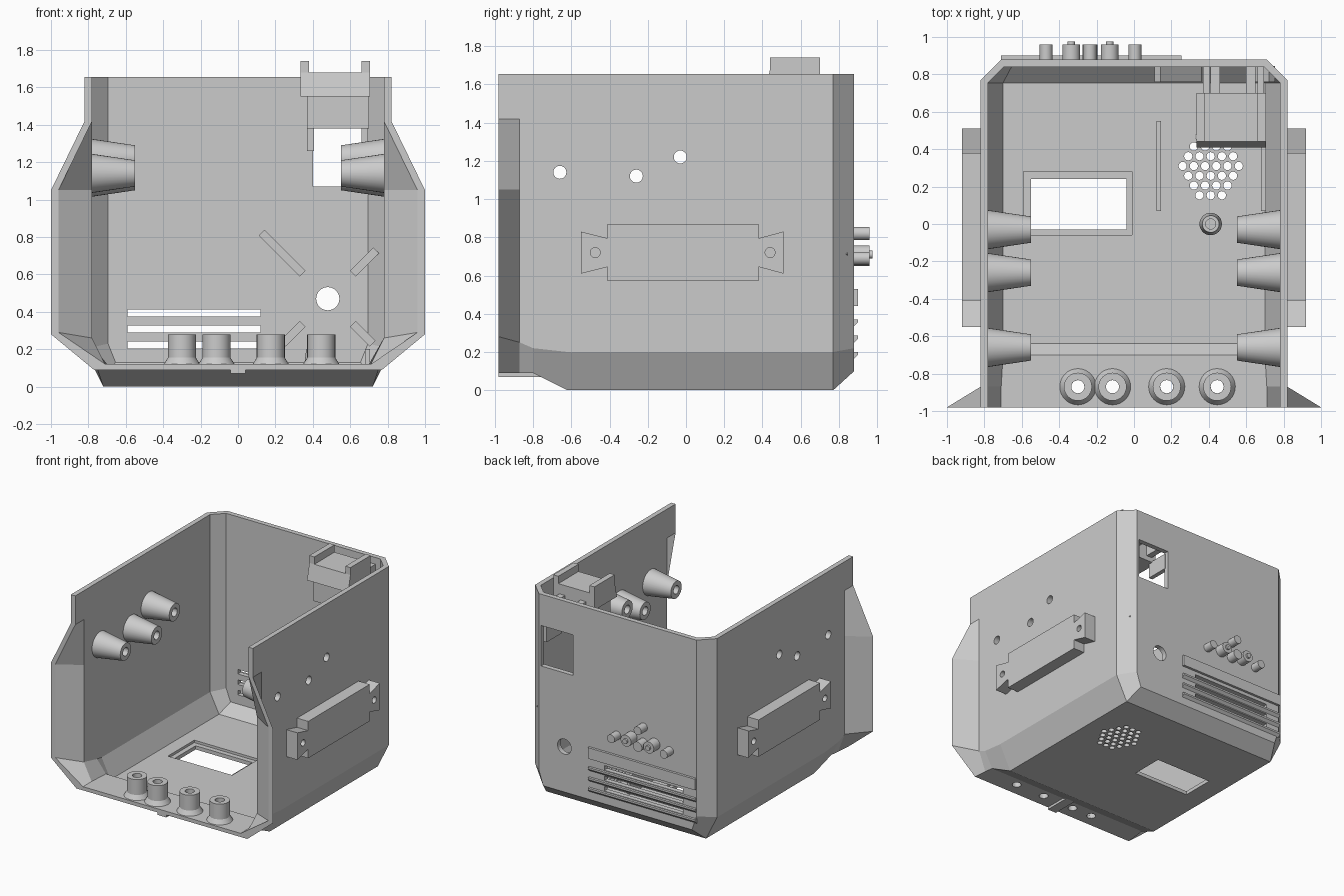
import bpy, bmesh, math
from mathutils import Matrix, Vector

if "Cube" in bpy.data.objects:
    bpy.data.objects.remove(bpy.data.objects["Cube"], do_unlink=True)

grey = bpy.data.materials.new("plastic_grey")
grey.use_nodes = True
COLOUR = (0.6, 0.6, 0.6, 1)
grey.diffuse_color = COLOUR
grey.node_tree.nodes["Principled BSDF"].inputs["Base Color"].default_value = COLOUR


def finish(name, bm):
    bmesh.ops.recalc_face_normals(bm, faces=bm.faces)
    mesh = bpy.data.meshes.new(name)
    bm.to_mesh(mesh)
    bm.free()
    mesh.materials.append(grey)
    ob = bpy.data.objects.new(name, mesh)
    bpy.context.collection.objects.link(ob)
    return ob


def activate(ob):
    bpy.ops.object.select_all(action='DESELECT')
    ob.select_set(True)
    bpy.context.view_layer.objects.active = ob


def add_box(bm, x, y, z):
    size = Matrix.Diagonal((x[1] - x[0], y[1] - y[0], z[1] - z[0], 1))
    mid = Vector((sum(x), sum(y), sum(z))) / 2
    bmesh.ops.create_cube(bm, size=1, matrix=Matrix.Translation(mid) @ size)


def box(name, x, y, z):
    bm = bmesh.new()
    add_box(bm, x, y, z)
    return finish(name, bm)


def add_rod(bm, at, axis, r, length, seg=24):
    turn = Vector((0, 0, 1)).rotation_difference(Vector(axis)).to_matrix().to_4x4()
    bmesh.ops.create_cone(bm, cap_ends=True, segments=seg, radius1=r, radius2=r,
                          depth=length, matrix=Matrix.Translation(at) @ turn)


def lathe(name, profile, at, axis, seg=32):
    """Turn a closed (radius, height) profile about the axis."""
    bm = bmesh.new()
    turn = Vector((0, 0, 1)).rotation_difference(Vector(axis)).to_matrix()
    rings = []
    for r, h in profile:
        angles = [2 * math.pi * i / seg for i in range(seg)]
        rings.append([bm.verts.new(turn @ Vector((r * math.cos(a), r * math.sin(a), h)) + Vector(at))
                      for a in angles])
    for a, b in zip(rings, rings[1:] + rings[:1]):
        for i in range(seg):
            j = (i + 1) % seg
            bm.faces.new((a[i], a[j], b[j], b[i]))
    ob = finish(name, bm)
    activate(ob)
    bpy.ops.object.shade_smooth_by_angle(angle=math.radians(30))
    return ob


def cut(target, bm):
    cutter = finish("cutter", bm)
    cutter.hide_render = True
    mod = target.modifiers.new("cut", 'BOOLEAN')
    mod.operation, mod.solver, mod.object = 'DIFFERENCE', 'EXACT', cutter
    activate(target)
    bpy.ops.object.modifier_apply(modifier=mod.name)
    bpy.data.objects.remove(cutter, do_unlink=True)


# Shell: cross-sections run front to back, open at the top and front
TOP = 1.655


def section(bm, y, wall, flare, low, foot):
    half = [(wall, TOP), (wall, 1.42), (flare, 1.05), low, foot]
    full = half + [(-x, z) for x, z in reversed(half)]
    return [bm.verts.new((x, y, z)) for x, z in full]


bm = bmesh.new()
outer = [section(bm, *s) for s in (
    (-.98, .82, 1.0, (1.0, .28), (.77, .09)),
    (-.87, .82, .82, (.82, .25), (.76, .09)),
    (-.80, .82, .82, (.82, .22), (.75, .09)),
    (-.62, .82, .82, (.82, .20), (.72, 0)),
    (.77, .82, .82, (.82, .20), (.72, 0)),
    (.88, .71, .71, (.71, .22), (.67, .1)))]
inner = [section(bm, *s) for s in (
    (-.98, .78, .96, (.96, .29), (.71, .12)),
    (-.87, .78, .78, (.78, .26), (.71, .12)),
    (-.70, .78, .78, (.78, .22), (.70, .12)),
    (-.64, .78, .78, (.78, .21), (.70, .05)),
    (.755, .78, .78, (.78, .21), (.70, .05)),
    (.84, .695, .695, (.695, .23), (.655, .13)))]
for layer in (outer, inner):
    for a, b in zip(layer, layer[1:]):
        for i in range(len(a) - 1):
            bm.faces.new((a[i], a[i + 1], b[i + 1], b[i]))
    bm.faces.new(layer[-1])
rim = [s[0] for s in outer] + [s[-1] for s in reversed(outer)]
rim_in = [s[0] for s in inner] + [s[-1] for s in reversed(inner)]
for o, n in ((rim, rim_in), (outer[0], inner[0])):
    for i in range(len(o) - 1):
        bm.faces.new((o[i], o[i + 1], n[i + 1], n[i]))
shell = finish("case_shell", bm)

# Openings through the shell
SCREWS = [(-.66, 1.14), (-.26, 1.12), (-.03, 1.22)]
BOSSES = [-.30, -.115, .175, .445]
SLOTS = [.205, .29, .375]
bm = bmesh.new()
for side in (-1, 1):
    for y, z in SCREWS:
        add_rod(bm, (side * .8, y, z), (1, 0, 0), .034, .2)
for x in BOSSES:
    add_rod(bm, (x, -.87, .1), (0, 0, 1), .035, .2)
for z in SLOTS:
    add_box(bm, (-.59, .12), (.8, .95), (z, z + .037))
add_box(bm, (.40, .69), (.8, .95), (1.07, 1.40))
add_rod(bm, (.48, .86, .47), (0, 1, 0), .062, .2, 32)
add_box(bm, (-.55, -.04), (-.03, .24), (-.1, .2))
PITCH = .06
for row in range(-3, 4):
    for col in range(-3, 4):
        x, y = (col + (row % 2 == 0) * .5) * PITCH, row * PITCH * .87
        if math.hypot(x, y) < .17:
            add_rod(bm, (.41 + x, .31 + y, 0), (0, 0, 1), .022, .3, 16)
cut(shell, bm)
bm = bmesh.new()
add_box(bm, (-.59, -.01), (-.06, .28), (.03, .2))
cut(shell, bm)

# Side mounts with flared ears, and tapered standoffs inside the walls
for side, label in ((1, "left"), (-1, "right")):
    half = [(.51, .83), (.38, .795), (.38, .87), (-.41, .87), (-.41, .795), (-.55, .83)]
    outline = half + [(y, 1.44 - z) for y, z in reversed(half)]
    bm = bmesh.new()
    base = bm.faces.new([bm.verts.new((side * .81, y, z)) for y, z in outline])
    ext = bmesh.ops.extrude_face_region(bm, geom=[base], use_keep_orig=True)
    moved = [v for v in ext["geom"] if isinstance(v, bmesh.types.BMVert)]
    bmesh.ops.translate(bm, verts=moved, vec=(side * .11, 0, 0))
    mount = finish(label + "_side_mount", bm)
    bm = bmesh.new()
    for y in (-.475, .44):
        add_rod(bm, (side * .92, y, .72), (1, 0, 0), .026, .16)
    cut(mount, bm)
    for y, z in SCREWS:
        lathe(label + "_standoff", [(.034, 0), (.105, 0), (.07, .235), (.034, .235)],
              (side * .785, y, z), (-side, 0, 0))

# Floor fittings
for x in BOSSES:
    lathe("front_boss", [(.035, 0), (.1, 0), (.075, .04), (.075, .165), (.035, .165)],
          (x, -.87, .115), (0, 0, 1))
lathe("floor_post", [(.027, 0), (.06, 0), (.06, .04), (.045, .155), (.027, .155)],
      (.41, 0, .045), (0, 0, 1))
for x in (.12, .68):
    box("floor_rib", (x, x + .025), (.07, .55), (.04, .2))
box("lip_tab", (-.04, .04), (-.98, -.74), (.07, .1))

# Diagonal ribs around the round rear opening
for sx, sz, reach in ((-1, 1, .5), (1, 1, .365), (-1, -1, .34), (1, -1, .34)):
    rib = box("rear_rib", (.19, reach), (.76, .845), (-.022, .022))
    rib.data.transform(Matrix.Translation((.48, 0, .47)) @
                       Matrix.Rotation(-math.atan2(sz, sx), 4, 'Y'))

# Louvres and plug cluster on the rear
box("louvre_header", (-.71, .255), (.875, .90), (.44, .53))
for z in SLOTS:
    slat = box("louvre_slat", (-.71, .255), (.875, .90), (z - .045, z - .005))
    for v in slat.data.vertices:
        if v.co.y > .89 and v.co.z < z - .03:
            v.co.z += .025
for x, z, r, pin in ((-.47, .69, .034, 0), (-.335, .71, .047, 1), (-.235, .69, .04, 0),
                     (-.13, .71, .047, 1), (.005, .69, .034, 0), (-.235, .82, .034, 0)):
    lathe("rear_plug", [(0.001, 0), (r, 0), (r, .085), (0.001, .085)], (x, .875, z), (0, 1, 0))
    if pin:
        lathe("plug_pin", [(0.001, 0), (.02, 0), (.02, .1), (0.001, .1)], (x, .875, z), (0, 1, 0))

# Bracket over the rear window
box("bracket_body", (.37, .70), (.44, .70), (1.38, 1.56))
tray = box("bracket_tray", (.335, .705), (.41, .70), (1.55, 1.68))
for v in tray.data.vertices:
    if v.co.y < .5 and v.co.z > 1.6:
        v.co.y += .03
for x in (.335, .66):
    box("bracket_rail", (x, x + .045), (.44, .70), (1.67, 1.74))
for x in (.41, .60):
    box("bracket_arm", (x, x + .05), (.69, .85), (1.42, 1.6))
for x in (.37, .66):
    box("bracket_leg", (x, x + .035), (.66, .85), (1.26, 1.39))
